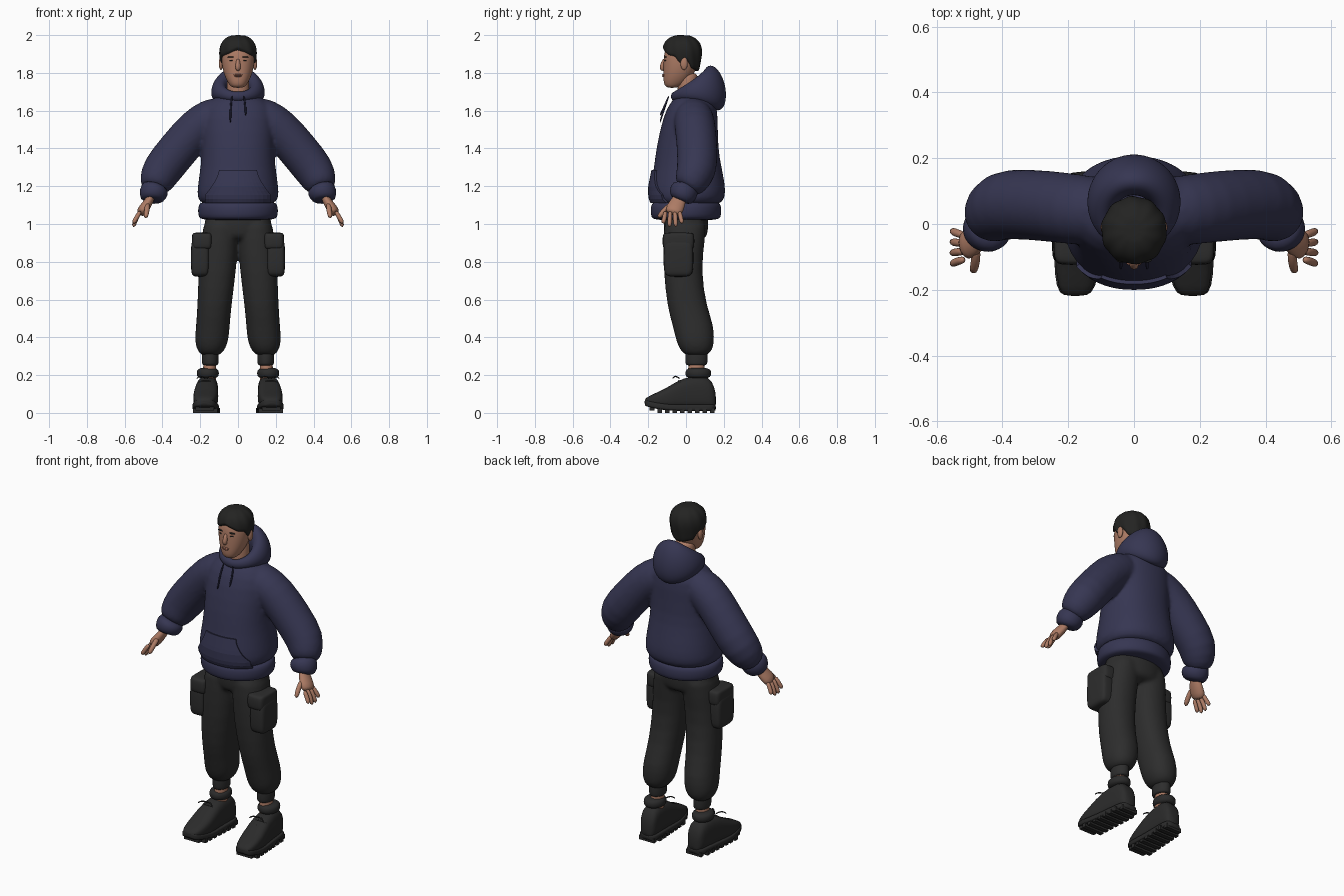
import bpy, bmesh
from math import sin, cos, pi
from mathutils import Vector

cube = bpy.data.objects.get("Cube")
if cube:
    bpy.data.objects.remove(cube)


def material(name, red, green, blue):
    mat = bpy.data.materials.new(name)
    mat.use_nodes = True
    mat.diffuse_color = (red, green, blue, 1)
    shader = mat.node_tree.nodes["Principled BSDF"]
    shader.inputs["Base Color"].default_value = (red, green, blue, 1)
    shader.inputs["Roughness"].default_value = .9
    return mat


NAVY = material("navy cloth", .037, .037, .085)
CORD = material("dark navy cord", .02, .02, .05)
CHARCOAL = material("charcoal cloth", .026, .026, .026)
LEATHER = material("black leather", .024, .024, .024)
HAIR = material("black hair", .017, .017, .016)
SKIN = material("skin", .42, .2, .13)
LIP = material("lip", .32, .13, .09)


# ---- section helpers: each returns a list of rings ----
def bend(value, power):
    return abs(value) ** (2 / power) * (1 if value >= 0 else -1)


def oval(power=2, count=24):
    """Points of a unit superellipse."""
    angles = [2 * pi * i / count for i in range(count)]
    return [(bend(cos(a), power), bend(sin(a), power)) for a in angles]


def stack(rows, centre=lambda z: 0, power=2.2):
    """Level rings from rows of (z, half width, front y, back y)."""
    return [[Vector((centre(z) + width * c, (front + back) / 2 + (back - front) / 2 * s, z))
             for c, s in oval(power)] for z, width, front, back in rows]


def lengthwise(rows, centre, power):
    """Upright rings from rows of (y, half width, bottom z, top z)."""
    return [[p.xzy for p in ring] for ring in stack(rows, centre, power)]


def tube(points, radius=0, squash=1):
    """Rings along a path; without a fixed radius each point carries its own."""
    path = [Vector(p[:3]) for p in points]
    rings = []
    for i, centre in enumerate(path):
        along = (path[min(i + 1, len(path) - 1)] - path[max(i - 1, 0)]).normalized()
        deep = (Vector((0, 1, 0)) - along * along.y).normalized()
        across = along.cross(deep) * squash
        size = radius or points[i][3]
        rings.append([centre + (across * c + deep * s) * size for c, s in oval(2, 16)])
    return rings


def solid(x, y, z, rx, ry, rz, flat=2, power=2):
    """Superellipsoid: ball, band or rounded box."""
    rings = []
    for i in range(-4, 5):
        angle = i * 3 / 8
        size = bend(cos(angle), flat)
        height = z + rz * bend(sin(angle), flat)
        rings.append([Vector((x + rx * size * c, y + ry * size * s, height)) for c, s in oval(power)])
    return rings


def row_at(rows, key):
    """Linear interpolation in rows sorted by their first value."""
    for low, high in zip(rows, rows[1:]):
        if key <= high[0]:
            f = (key - low[0]) / (high[0] - low[0])
            return [p + (q - p) * f for p, q in zip(low, high)]
    return rows[-1]


def build(name, mat, lofts=(), pairs=(), subsurf=1, blend=False, sheet=False, loop=False):
    """Skin the lofts, and the pairs on both sides, into one object."""
    bm = bmesh.new()
    mirrored = [[[Vector((-p.x, p.y, p.z)) for p in ring] for ring in rings] for rings in pairs]
    for rings in [*lofts, *pairs, *mirrored]:
        verts = [[bm.verts.new(p) for p in ring] for ring in rings]
        count = len(verts[0])
        for a, b in zip(verts, verts[1:] + (verts[:1] if loop else [])):
            for i in range(count - 1 if sheet else count):
                j = (i + 1) % count
                bm.faces.new((a[i], a[j], b[j], b[i]))
        if not (sheet or loop):
            bm.faces.new(verts[0])
            bm.faces.new(verts[-1])
    bmesh.ops.recalc_face_normals(bm, faces=bm.faces)
    mesh = bpy.data.meshes.new(name)
    bm.to_mesh(mesh)
    bm.free()
    mesh.materials.append(mat)
    for face in mesh.polygons:
        face.use_smooth = subsurf > 0
    part = bpy.data.objects.new(name, mesh)
    bpy.context.collection.objects.link(part)
    if sheet:
        mod = part.modifiers.new("thickness", "SOLIDIFY")
        mod.thickness, mod.offset = .014, -1
    if subsurf:
        mod = part.modifiers.new("rounding", "SUBSURF")
        mod.levels = mod.render_levels = subsurf
    if blend:
        mod = part.modifiers.new("blend", "REMESH")
        mod.mode, mod.voxel_size, mod.use_smooth_shade = "VOXEL", .01, True
        mod = part.modifiers.new("soften", "SMOOTH")
        mod.factor, mod.iterations = .5, 6


# ---- hoodie ----
torso = [(1.09, .19, -.17, .18), (1.14, .22, -.19, .21), (1.2, .215, -.19, .21), (1.3, .2, -.17, .19),
         (1.4, .19, -.16, .17), (1.58, .2, -.12, .17), (1.65, .17, -.08, .16), (1.7, .06, -.03, .09)]
sleeve = tube([(.06, .04, 1.6, .09), (.14, .04, 1.56, .11), (.22, .05, 1.51, .11), (.32, .06, 1.39, .11),
               (.41, .06, 1.28, .11), (.44, .02, 1.21, .09), (.45, 0, 1.18, .06)])
build("hoodie_body", NAVY, [stack(torso)], [sleeve], blend=True)
build("hem_band", NAVY, [solid(0, 0, 1.07, .215, .19, .05, 6)])
cuff = tube([(.43, 0, 1.21, .06), (.44, -.01, 1.18, .08), (.46, -.02, 1.14, .07), (.46, -.03, 1.12, .05)])
build("sleeve_cuffs", NAVY, pairs=[cuff])

# Hood: a collar that grows tall and deep toward the back
hood = []
for i in range(32):
    angle = pi * i / 16
    rear = (1 - cos(angle)) / 2
    top, low = 1.7 + .14 * rear, 1.65 + .06 * rear - .11 * rear ** 2
    outward = Vector((sin(angle), -cos(angle), 0))
    middle = Vector((.1 * sin(angle), -.06 + .21 * rear, (top + low) / 2))
    hood.append([middle + outward * ((.02 + .04 * rear) * c - .02 * s * rear)
                 + Vector((0, 0, (top - low) / 2 * s)) for c, s in oval()])
build("hood", NAVY, [hood], loop=True)

# Front pouch follows the curve of the torso and narrows upward
pouch = []
for i in range(9):
    z = 1.11 + .175 * i / 8
    half = .1 + .075 * min(1, (8 - i) / 6) ** 1.5
    _, width, front, back = row_at(torso, z)
    pouch.append([])
    for j in range(-8, 9):
        x = half * j / 8
        depth = (back - front) / 2 * (1 - abs(x / width) ** 2.2) ** (1 / 2.2)
        pouch[-1].append(Vector((x, (front + back) / 2 - depth - .01, z)))
build("front_pouch", NAVY, [pouch], sheet=True, subsurf=0)
strings = [tube([(side * .03, -.09, 1.68), (side * .04, -.11, 1.63), (side * .04, -.14, end)], .005)
           for side, end in ((-1, 1.53), (1, 1.57))]
build("drawstrings", CORD, strings)

# ---- trousers ----
leg = [(.3, .05, 0, .11), (.33, .07, -.03, .14), (.37, .09, -.05, .15), (.46, .09, -.07, .15),
       (.56, .09, -.1, .11), (.75, .1, -.12, .08), (.92, .1, -.12, .1), (1.06, .09, -.12, .12)]
hips = solid(0, 0, 1, .18, .12, .09, 4)
build("trousers", CHARCOAL, [hips], [stack(leg, lambda z: .17 - .08 * z)], blend=True)
build("trouser_cuffs", CHARCOAL, pairs=[solid(.147, .055, .29, .045, .06, .04, 6)])
build("cargo_pockets", CHARCOAL, pairs=[solid(.2, -.04, .82, .05, .08, .1, 5, 5)])
build("pocket_flaps", CHARCOAL, pairs=[solid(.19, -.04, .91, .055, .085, .045, 6, 5)])


# ---- ankles and boots ----
def lift(y):
    """The sole curves up at the toe."""
    return max(0, -.15 - y) * .4


def boot_x(y):
    return .165 - .06 * y


shoe = [(-.22, .03, .07), (-.2, .055, .09), (-.1, .07, .13), (-.02, .06, .19),
        (.1, .055, .2), (.14, .05, .17), (.16, .03, .1)]
upper = [(y, width, .02 + lift(y), top) for y, width, top in shoe]
sole = [(y, width + .005, .01 + lift(y), .045 + lift(y)) for y, width, top in shoe]
build("ankles", SKIN, pairs=[solid(.15, .055, .21, .036, .045, .07, 4)])
build("boots", LEATHER, pairs=[lengthwise(upper, boot_x, 3)])
build("boot_soles", LEATHER, pairs=[lengthwise(sole, boot_x, 5)])
build("boot_collars", LEATHER, pairs=[solid(.16, .065, .21, .06, .07, .03, 3)])
treads = []
for i in range(9):
    y = -.18 + .04 * i
    width = .05 if i in (0, 8) else .064
    treads.append([[Vector((boot_x(y) + width * c, y + .012 * s, z + lift(y)))
                    for c, s in ((-1, -1), (1, -1), (1, 1), (-1, 1))] for z in (0, .025)])
build("sole_treads", LEATHER, pairs=treads, subsurf=0)

laces = []
for i in range(3):
    y, z = -.1 + .03 * i, .135 + .02 * i
    laces.append(tube([(.17 + .045 * k, y + .01 * k * k, z - .02 * k * k) for k in (-1, -.5, .5, 1)], .005))
for side in (-1, 1):
    laces.append(tube([(.17, -.03, .18), (.17 + side * .03, -.06, .2), (.17 + side * .05, -.07, .18)], .004))
build("boot_laces", LEATHER, pairs=laces)

# ---- hands ----
palm = tube([(.45, -.02, 1.17, .03), (.47, -.04, 1.12, .04), (.5, -.06, 1.08, .05), (.52, -.07, 1.05, .04)],
            squash=.6)
fingers = [tube([(.48, -.07, 1.11), (.48, -.11, 1.08), (.49, -.15, 1.03)], .014)]
for i in range(4):
    base, tip = -.035 - .024 * i, -.02 - .034 * i
    end = .98 + .01 * (i - 1.5) ** 2
    fingers.append(tube([(.515, base, 1.07), (.54, (base + tip) / 2, 1.03), (.555, tip, end)], .012))
build("hands", SKIN, pairs=[palm, *fingers])

# ---- head ----
face = [(1.72, .03, -.1, -.05), (1.74, .05, -.12, 0), (1.8, .08, -.12, .05),
        (1.88, .09, -.12, .07), (1.93, .085, -.11, .07), (1.98, .05, -.07, .03)]
build("neck", SKIN, [solid(0, .01, 1.7, .06, .055, .1, 6)])
build("head", SKIN, [stack(face)], subsurf=2)
build("nose", SKIN, [tube([(0, -.11, 1.88, .008), (0, -.13, 1.83, .016), (0, -.12, 1.81, .01)])])
build("ears", SKIN, pairs=[solid(.09, -.01, 1.85, .012, .02, .035)])
build("mouth", LIP, [solid(0, -.118, 1.79, .024, .01, .004), solid(0, -.118, 1.783, .02, .01, .005)])
build("eyes", HAIR, pairs=[solid(.035, -.107, 1.866, .012, .009, .004)])
build("eyebrows", HAIR, pairs=[solid(.036, -.108, 1.884, .02, .01, .004)])

# Hair: a cap whose lower edge follows the hairline
hairline = [(0, 1.93), (.8, 1.89), (1.2, 1.88), (1.4, 1.84), (1.6, 1.84), (1.8, 1.87), (2.2, 1.81), (pi, 1.79)]
cap = []
for k in range(11):
    cap.append([])
    for i in range(60):
        angle = pi * i / 30
        low = row_at(hairline, min(angle, 2 * pi - angle))[1]
        z = low + (2 - low) * sin(k * pi / 21)
        size = (1 - (max(0, z - 1.9) / .102) ** 2.6) ** .45 - 1.6 * max(0, 1.9 - z)
        size *= 1 + .02 * sin(10 * angle + 20 * z)
        cap[-1].append(Vector((.1 * size * sin(angle), -.02 - .105 * size * cos(angle), z)))
build("hair", HAIR, [cap])
